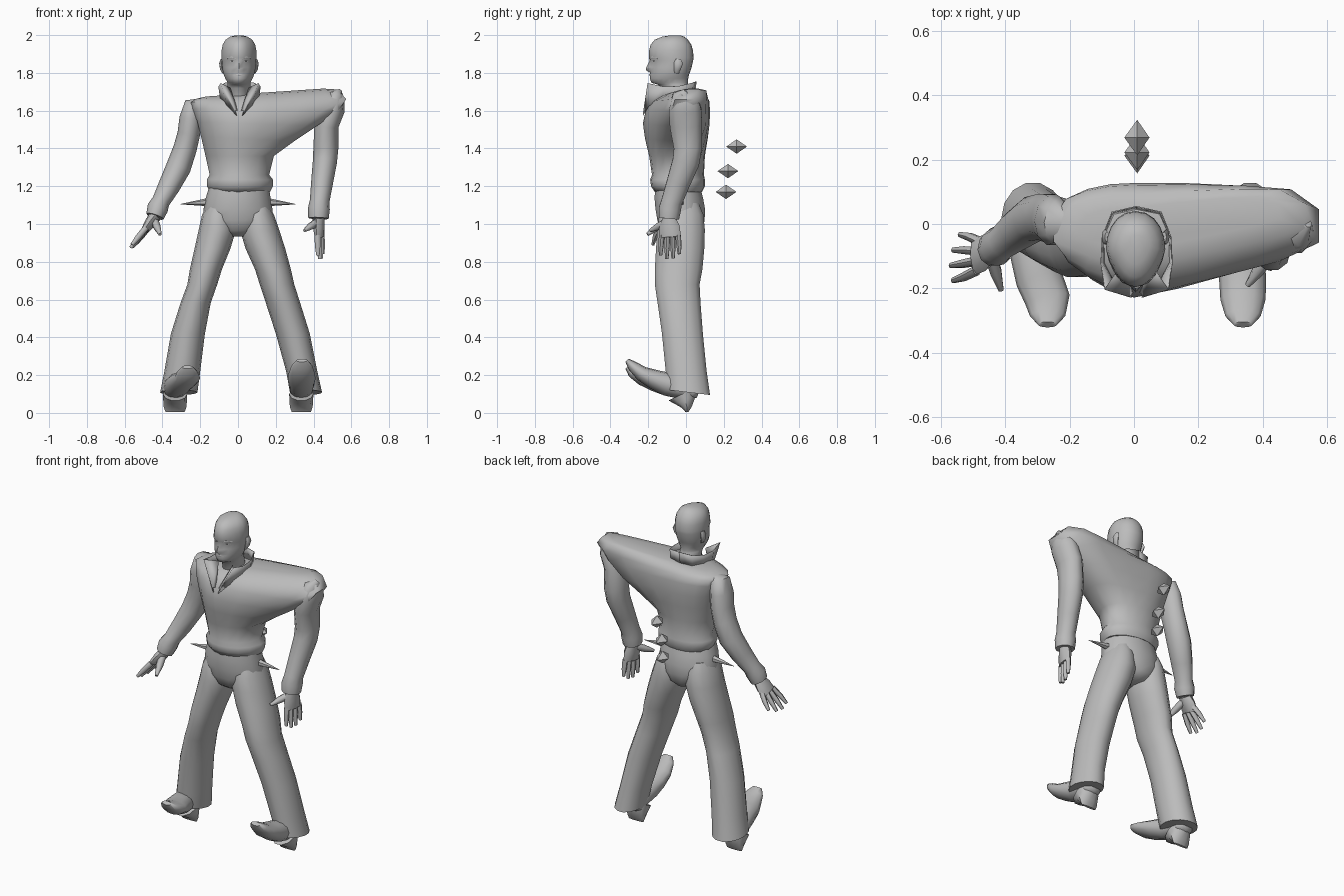
import bpy, bmesh, math
from mathutils import Vector

cloth = bpy.data.materials.new("plain_grey")
cloth.diffuse_color = (0.5, 0.5, 0.5, 1)


def finish(name, bm, angle=40):
    bmesh.ops.recalc_face_normals(bm, faces=bm.faces)
    mesh = bpy.data.meshes.new(name)
    bm.to_mesh(mesh)
    bm.free()
    ob = bpy.data.objects.new(name, mesh)
    bpy.context.collection.objects.link(ob)
    mesh.materials.append(cloth)
    bpy.ops.object.select_all(action='DESELECT')
    ob.select_set(True)
    bpy.context.view_layer.objects.active = ob
    if angle:
        bpy.ops.object.shade_smooth_by_angle(angle=math.radians(angle))
    return ob


def loft(name, rings, angle=40):
    """Skin a list of equal length rings and cap both ends."""
    bm = bmesh.new()
    vs = [[bm.verts.new(p) for p in r] for r in rings]
    n = len(vs[0])
    for a, b in zip(vs, vs[1:]):
        for i in range(n):
            bm.faces.new((a[i], a[(i + 1) % n], b[(i + 1) % n], b[i]))
    bm.faces.new(vs[0])
    bm.faces.new(vs[-1])
    return finish(name, bm, angle)


def tube(name, path, n=10, angle=40, ref=(0, 1, 0)):
    """path items: centre xyz, half width across ref, half width along ref."""
    pts = [Vector(p[:3]) for p in path]
    rings = []
    for i, p in enumerate(path):
        t = (pts[min(i + 1, len(pts) - 1)] - pts[max(i - 1, 0)]).normalized()
        side = Vector(ref).cross(t).normalized()
        along = t.cross(side)
        rings.append([pts[i] + side * p[3] * math.cos(a) + along * p[4] * math.sin(a)
                      for a in (2 * math.pi * k / n for k in range(n))])
    return loft(name, rings, angle)


def oval(x0, x1, y0, y1, z, n=14):
    cx, cy = (x0 + x1) / 2, (y0 + y1) / 2
    return [Vector((cx + (x1 - x0) / 2 * math.cos(a), cy + (y1 - y0) / 2 * math.sin(a), z))
            for a in (2 * math.pi * k / n for k in range(n))]


# Jacket body: the +x half is drawn out into one long padded shoulder
FRONT = [(0, 1), (.3, .88), (.6, .68), (.85, .5), (1, .3)]
BACK = [(1, .4), (.85, .85), (.6, .95), (.3, 1), (0, 1)]


def jacket_ring(x0, x1, y0, y1, z0, z1, w, lean=0):
    cy = -0.02
    pts = []
    for half, prof, y in ((1, FRONT, y0), (1, BACK, y1), (-1, BACK[::-1], y1), (-1, FRONT[::-1], y0)):
        for u, v in prof:
            if half == -1 and u == 0:
                continue
            e = math.sqrt(max(0, 1 - u * u)) + (.12 if u == 1 else 0)
            k = w if half == 1 else w * .5
            x = u * (x1 if half == 1 else -x0) * half
            t = (x - x0) / (x1 - x0)
            back = lean * u if half == 1 else 0
            pts.append(Vector((x, cy + back + (y - cy) * (e * (1 - k) + v * k), z0 + (z1 - z0) * t)))
    return pts


loft("jacket", [jacket_ring(*r) for r in (
    (-.145, .17, -.165, .085, 1.17, 1.17, 0),
    (-.165, .185, -.185, .10, 1.20, 1.20, 0),
    (-.165, .185, -.19, .10, 1.235, 1.235, 0),
    (-.15, .165, -.18, .095, 1.26, 1.26, 0),
    (-.172, .19, -.195, .10, 1.36, 1.36, .2),
    (-.195, .30, -.217, .115, 1.46, 1.44, .6),
    (-.215, .42, -.228, .125, 1.54, 1.52, 1),
    (-.24, .53, -.212, .127, 1.61, 1.60, 1),
    (-.25, .573, -.18, .12, 1.645, 1.66, 1, .01),
    (-.225, .53, -.13, .09, 1.662, 1.712, 1, .04),
    (-.17, .45, -.08, .05, 1.675, 1.717, 1, .055))], 60)

# Trousers: seat, then two legs that grow out of it
loft("trouser_seat", [oval(*r) for r in (
    (-.05, .05, -.09, .06, .935), (-.12, .12, -.135, .09, .965), (-.185, .185, -.155, .102, 1.02),
    (-.182, .182, -.165, .104, 1.08), (-.17, .172, -.17, .093, 1.14), (-.155, .165, -.165, .08, 1.19))], 60)
LEGS = {
    "right": (-1, ((.05, .16, -.12, .07, 1.11), (.02, .19, -.145, .095, 1.05), (.01, .208, -.155, .103, .97),
                   (.04, .23, -.162, .10, .87), (.085, .255, -.168, .09, .76), (.11, .268, -.168, .075, .68),
                   (.145, .305, -.153, .08, .58), (.175, .355, -.13, .092, .42), (.20, .39, -.11, .112, .22),
                   (.215, .412, -.10, .13, .11))),
    "left": (1, ((.05, .16, -.12, .07, 1.11), (.02, .19, -.145, .095, 1.05), (.01, .218, -.155, .103, .97),
                 (.04, .25, -.162, .10, .87), (.09, .28, -.168, .09, .76), (.115, .298, -.168, .075, .68),
                 (.148, .33, -.153, .08, .58), (.20, .38, -.13, .092, .42), (.255, .42, -.11, .112, .22),
                 (.275, .445, -.10, .13, .11)))}
for side, (s, rows) in LEGS.items():
    rings = [oval(min(s * a, s * b), max(s * a, s * b), c, d, z) for a, b, c, d, z in rows]
    for p in rings[-1]:
        p.z -= .12 * p.y
    loft(side + "_trouser_leg", rings, 60)

# Shoes with upturned toes and a wedge heel
for side, cx, tx, lift in (("right", -.333, -.268, -.035), ("left", .335, .338, 0)):
    tube(side + "_shoe", [
        (cx, .065, .10, .035, .02), (cx, .04, .11, .058, .045), (cx, -.03, .135, .064, .06),
        (cx * .7 + tx * .3, -.10, .152, .069, .062), (cx * .4 + tx * .6, -.17, .178 + lift * .3, .073, .052),
        (tx, -.235, .208 + lift * .6, .07, .04), (tx, -.285, .25 + lift, .055, .028),
        (tx, -.312, .278 + lift, .03, .012)], 12, 60, (0, 0, 1))
    tube(side + "_heel", [(cx, -.02, .10, .064, .085), (cx, -.005, .068, .063, .062),
                          (cx, .005, .03, .06, .028), (cx, .005, .004, .05, .008)], 10, 40)

# Sleeves with loose cuffs
tube("right_sleeve", [(-.205, .0, 1.64, .025, .04), (-.235, .005, 1.63, .05, .068), (-.25, .01, 1.56, .06, .08),
                      (-.26, .018, 1.48, .06, .078), (-.28, .022, 1.40, .062, .075),
                      (-.315, .015, 1.30, .066, .073), (-.365, -.02, 1.20, .058, .065),
                      (-.408, -.055, 1.12, .048, .055), (-.425, -.07, 1.085, .056, .06),
                      (-.44, -.08, 1.04, .048, .053)], 10, 60)
tube("left_sleeve", [(.53, .02, 1.69, .02, .04), (.518, 0, 1.67, .05, .075), (.50, -.005, 1.61, .066, .09),
                     (.468, .0, 1.52, .064, .09), (.465, .01, 1.40, .066, .078), (.46, 0, 1.33, .064, .075),
                     (.445, -.04, 1.22, .058, .065), (.432, -.075, 1.12, .052, .058),
                     (.428, -.085, 1.08, .058, .062), (.426, -.09, 1.03, .054, .056)], 10, 60)


# Hands: palm, four fingers and a thumb
def hand(side, wrist, knuckle, spread, reach, thumb, fan):
    w, k, sp, rc = Vector(wrist), Vector(knuckle), Vector(spread), Vector(reach)
    tube(side + "_palm", [(*w, .033, .038), (*w.lerp(k, .5), .03, .058), (*k, .022, .058)], 8, 60, sp)
    for i, length in enumerate((.85, 1, .98, .8)):
        f = i - 1.5
        a = k + sp * f * .03 - rc * .1
        b = a + rc * length * .6 + sp * f * fan
        c = b + rc * length * .5 + sp * f * fan * .5
        tube(f"{side}_finger_{i + 1}", [(*a, .016, .016), (*b, .015, .014), (*c, .009, .009)], 6, 60, sp)
    th = Vector(thumb)
    a = w.lerp(k, .15)
    tube(side + "_thumb", [(*a, .022, .022), (*a.lerp(th, .55), .02, .02), (*th, .009, .009)], 6, 60, sp)


hand("right", (-.44, -.08, 1.04), (-.49, -.10, .97), (.12, .99, 0), (-.075, -.005, -.095), (-.412, -.205, .945), .012)
hand("left", (.425, -.09, 1.03), (.432, -.085, .93), (.25, .96, 0), (.005, 0, -.115), (.352, -.19, .965), .003)

# Head: rows are z, half width, front y, back y, extra push of the nose line
HEAD = ((1.64, .06, -.12, .03, 0), (1.72, .06, -.13, .015, 0), (1.738, .06, -.15, .01, 0),
        (1.748, .06, -.183, .01, 0), (1.77, .072, -.191, .012, 0), (1.79, .08, -.189, .016, .003),
        (1.80, .083, -.189, .02, 0), (1.815, .086, -.189, .025, .024), (1.83, .088, -.188, .03, .022),
        (1.865, .091, -.184, .038, .008), (1.88, .092, -.194, .04, .002), (1.92, .092, -.195, .037, 0),
        (1.95, .086, -.187, .028, 0), (1.976, .07, -.165, .01, 0), (1.992, .045, -.125, -.01, 0),
        (1.999, .018, -.08, -.03, 0))
rings = []
for z, hx, y0, y1, nose in HEAD:
    cy = (y0 + y1) / 2
    r = []
    for k in range(20):
        a = 2 * math.pi * k / 20
        c, s = math.cos(a), math.sin(a)
        taper = 1 - (.16 if z < 1.9 else .28) * max(0, -s)
        r.append(Vector((.005 + hx * taper * math.copysign(abs(c) ** .9, c),
                         cy + (y1 - y0) / 2 * s - (nose if k == 15 else 0), z)))
    rings.append(r)
loft("head", rings, 60)
for s, side in ((-1, "right"), (1, "left")):
    tube(side + "_ear", [(.005 + s * .08, -.05, 1.80, .008, .012), (.005 + s * .09, -.046, 1.82, .01, .018),
                         (.005 + s * .095, -.04, 1.85, .01, .024), (.005 + s * .088, -.04, 1.872, .008, .016)], 8, 60)
    # Brow and eye
    tube(side + "_brow", [(.005 + s * .015, -.189, 1.876, .004, .005), (.005 + s * .038, -.178, 1.882, .005, .006),
                          (.005 + s * .062, -.152, 1.878, .004, .004)], 6, 60, (0, 0, 1))
    tube(side + "_eye", [(.005 + s * .02, -.178, 1.861, .003, .003), (.005 + s * .036, -.17, 1.861, .005, .005),
                         (.005 + s * .052, -.155, 1.861, .003, .003)], 6, 60, (0, 0, 1))
# Lips
tube("mouth", [(-.024, -.178, 1.787, .003, .003), (.005, -.19, 1.79, .005, .006),
               (.034, -.178, 1.787, .003, .003)], 6, 60, (0, 0, 1))

# Standing collar: low at the open front, pointed at both front corners
LOW = ((.014, -.226, 1.575), (.06, -.195, 1.625), (.098, -.12, 1.655), (.10, -.04, 1.665),
       (.07, .03, 1.68), (0, .045, 1.685))
TOP = ((.022, -.222, 1.60), (.098, -.20, 1.745), (.108, -.12, 1.728), (.104, -.04, 1.73),
       (.075, .035, 1.748), (0, .052, 1.755))
for s, side in ((-1, "right"), (1, "left")):
    bm = bmesh.new()
    low = [bm.verts.new((.008 + s * x, y, z)) for x, y, z in LOW]
    top = [bm.verts.new((.008 + s * x, y, z)) for x, y, z in TOP]
    for i in range(len(low) - 1):
        bm.faces.new((low[i], low[i + 1], top[i + 1], top[i]))
    # Lapel folding in towards the neck
    neck = [bm.verts.new((.008 + s * x, y, z)) for x, y, z in ((.012, -.21, 1.60), (.05, -.13, 1.72))]
    bm.faces.new((top[0], top[1], neck[1], neck[0]))
    finish(side + "_collar", bm, 40).modifiers.new("thickness", 'SOLIDIFY').thickness = .004

# Hip spikes
for s, side in ((-1, "right"), (1, "left")):
    tube(side + "_hip_spike", [(s * .17, -.03, 1.115, .02, .02), (s * .305, -.03, 1.105, .001, .001)], 6, 0)

# Floating diamonds behind the back
for i, (y, z) in enumerate(((.268, 1.41), (.222, 1.28), (.212, 1.17))):
    bm = bmesh.new()
    mid = [bm.verts.new(p) for p in ((.048, y, z), (.01, y + .055, z), (-.03, y, z), (.01, y - .055, z))]
    for dz in (.038, -.038):
        tip = bm.verts.new((.01, y, z + dz))
        for k in range(4):
            bm.faces.new((mid[k], mid[(k + 1) % 4], tip))
    finish(f"floating_diamond_{i + 1}", bm, 0)
